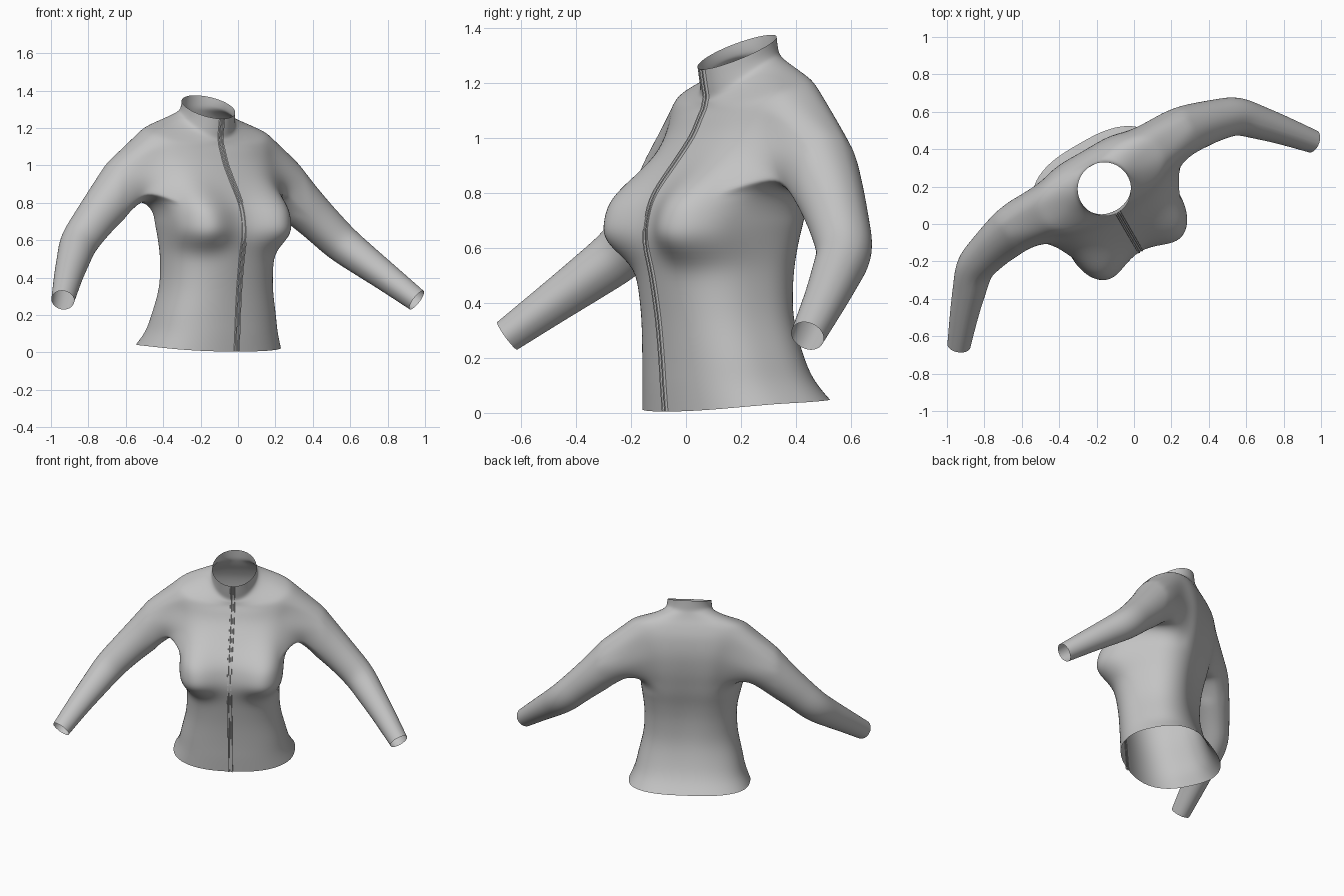
import bpy, bmesh, math
from mathutils import Vector

cube = bpy.data.objects.get("Cube")
if cube:
    bpy.data.objects.remove(cube)

cloth = bpy.data.materials.new("grey cloth")
cloth.use_nodes = True
cloth.diffuse_color = (.55, .55, .55, 1)
cloth.node_tree.nodes["Principled BSDF"].inputs["Base Color"].default_value = (.55, .55, .55, 1)


def spline(keys, t):
    """Smooth interpolation through rows of numbers at parameter t."""
    i = min(int(t), len(keys) - 2)
    f = t - i
    p = [keys[max(0, min(len(keys) - 1, i + k))] for k in (-1, 0, 1, 2)]
    return [b + 0.5 * f * (c - a + f * (2 * a - 5 * b + 4 * c - d + f * (3 * (b - c) + d - a)))
            for a, b, c, d in zip(*p)]


def finish(name, bm):
    mesh = bpy.data.meshes.new(name)
    bm.to_mesh(mesh)
    bm.free()
    ob = bpy.data.objects.new(name, mesh)
    bpy.context.collection.objects.link(ob)
    mesh.materials.append(cloth)
    # the garment is turned a little to its right side
    ob.rotation_euler.z = math.radians(30)
    ob.location = (-0.038, -0.022, 0)
    return ob


# Torso rings: front z, side z, back z, half width, front y, back y
TORSO = [
    (.005, .035, .05, .392, -.06, .52),
    (.10, .11, .12, .358, -.068, .465),
    (.20, .205, .21, .335, -.075, .425),
    (.35, .35, .35, .303, -.09, .395),
    (.50, .50, .50, .297, -.115, .40),
    (.62, .62, .62, .308, -.14, .42),
    (.72, .72, .72, .32, -.13, .445),
    (.80, .80, .80, .335, -.10, .46),
    (.90, .90, .90, .36, -.025, .475),
    (1.0, 1.01, 1.02, .385, .05, .48),
    (1.07, 1.10, 1.13, .402, .085, .465),
    (1.10, 1.17, 1.20, .385, .10, .44),
    (1.115, 1.203, 1.25, .30, .105, .415),
    (1.13, 1.228, 1.285, .215, .108, .40),
    (1.15, 1.255, 1.31, .16, .112, .392),
    (1.19, 1.28, 1.34, .146, .105, .388),
    (1.25, 1.315, 1.375, .143, .095, .385),
]
# Sleeve centre line and radius
SLEEVE = [
    (.45, .305, .93, .15), (.52, .297, .865, .137), (.60, .285, .79, .124),
    (.70, .262, .695, .111), (.805, .225, .59, .102), (.89, .14, .50, .09),
    (.98, .04, .405, .077), (1.092, -.095, .28, .062),
]
COLS, STEP = 48, 3
ROWS = (len(TORSO) - 1) * STEP + 1
HOLE_ROWS = (21, 32)
HOLE_COLS = (8, 18)


def torso_point(row, col):
    zf, zs, zb, a, vf, vb = spline(TORSO, row / STEP)
    t = 2 * math.pi * col / COLS - math.pi / 2
    c, s = math.cos(t), math.sin(t)
    # squarer across the body, rounder towards the collar
    collar = max(0, min(1, (row / STEP - 11.5) / 2))
    power = 2 / (2.4 + (.3 if s > 0 else 0)) * (1 - collar) + collar
    u = a * math.copysign(abs(c) ** power, c)
    v = (vf + vb) / 2 + (vb - vf) / 2 * math.copysign(abs(s) ** power, s)
    mid = (zf + zb) / 2
    z = mid + s * (zb - zf) / 2 + (zs - mid) * c * c
    if s < 0.2:     # bust
        spread = .11 if z < .675 else .2
        q = ((abs(u) - .215) / .13) ** 2 + ((z - .675) / spread) ** 2
        bump = .1 * math.exp(-q ** 1.4) * min(1, (.2 - s) * 2)
        u += math.copysign(bump * .45, u)
        v -= bump * .9
    else:           # hollow along the spine
        v -= .02 * math.exp(-(u / .09) ** 2 - ((z - .65) / .35) ** 2)
    return Vector((u, v, z))


bm = bmesh.new()
grid = [[bm.verts.new(torso_point(r, c)) for c in range(COLS)] for r in range(ROWS)]
(r0, r1), (c0, c1) = HOLE_ROWS, HOLE_COLS
for r in range(ROWS - 1):
    for c in range(COLS):
        in_hole = r0 <= r < r1 and (c0 <= c < c1 or COLS - c1 <= c < COLS - c0)
        if not in_hole:
            d = (c + 1) % COLS
            bm.faces.new((grid[r][c], grid[r][d], grid[r + 1][d], grid[r + 1][c]))

# Sleeves grow out of the armholes
loop = ([(r0, c) for c in range(c0, c1)] + [(r, c1) for r in range(r0, r1)]
        + [(r1, c) for c in range(c1, c0, -1)] + [(r, c0) for r in range(r1, r0, -1)])


def sleeve_frame(t):
    here = Vector(spline(SLEEVE, t))
    ahead = Vector(spline(SLEEVE, min(t + .1, len(SLEEVE) - 1)))
    behind = Vector(spline(SLEEVE, max(t - .1, 0)))
    tangent = (ahead - behind).xyz.normalized()
    y = Vector((0, 1, 0))
    across = (y - tangent * y.dot(tangent)).normalized()
    return here.xyz, here.w, across, tangent.cross(across)


_, _, across, up = sleeve_frame(0)
hole_pts = [torso_point(r, c) for r, c in loop]
mid = sum(hole_pts, Vector()) / len(hole_pts)
angles = [math.atan2((p - mid).dot(up), (p - mid).dot(across)) for p in hole_pts]
for side in (1, -1):
    prev = [grid[r][c if side > 0 else COLS - c] for r, c in loop]
    for k in range(3 * (len(SLEEVE) - 1) + 1):
        centre, rad, across, up = sleeve_frame(k / 3)
        ring = []
        for a in angles:
            p = centre + rad * (math.cos(a) * across + math.sin(a) * up)
            ring.append(bm.verts.new((p.x * side, p.y, p.z)))
        for i in range(len(ring)):
            j = (i + 1) % len(ring)
            bm.faces.new((prev[i], prev[j], ring[j], ring[i]))
        prev = ring


def relax(low, high, times):
    soft = [v for v in bm.verts if .2 < abs(v.co.x) < .56 and low < v.co.z < high and v.co.y > .02]
    for _ in range(times):
        bmesh.ops.smooth_vert(bm, verts=soft, factor=.5, use_axis_x=True, use_axis_y=True, use_axis_z=True)


# Relax the cloth: strongly at the armpits, lightly over the shoulders
relax(.72, 1.02, 9)
relax(.95, 1.3, 3)
bmesh.ops.recalc_face_normals(bm, faces=bm.faces)
for f in bm.faces:
    f.smooth = True
front_line = [grid[r][0].co.copy() for r in range(ROWS)]
jacket = finish("jacket", bm)
subdivision = jacket.modifiers.new("subdivision", "SUBSURF")
subdivision.levels = subdivision.render_levels = 1

# Zip: two raised tapes with a groove between them
SECTION = [(-.016, -.004), (-.014, .008), (-.006, .008), (-.004, .001),
           (.004, .001), (.006, .008), (.014, .008), (.016, -.004)]
bm = bmesh.new()
prev = None
for i, p in enumerate(front_line):
    t = front_line[min(i + 1, ROWS - 1)] - front_line[max(i - 1, 0)]
    out = Vector((0, -t.z, t.y)).normalized()
    ring = [bm.verts.new(p + Vector((x, 0, 0)) + out * h) for x, h in SECTION]
    if prev:
        for k in range(len(ring) - 1):
            bm.faces.new((prev[k], prev[k + 1], ring[k + 1], ring[k]))
    prev = ring
finish("front_zip", bm)
